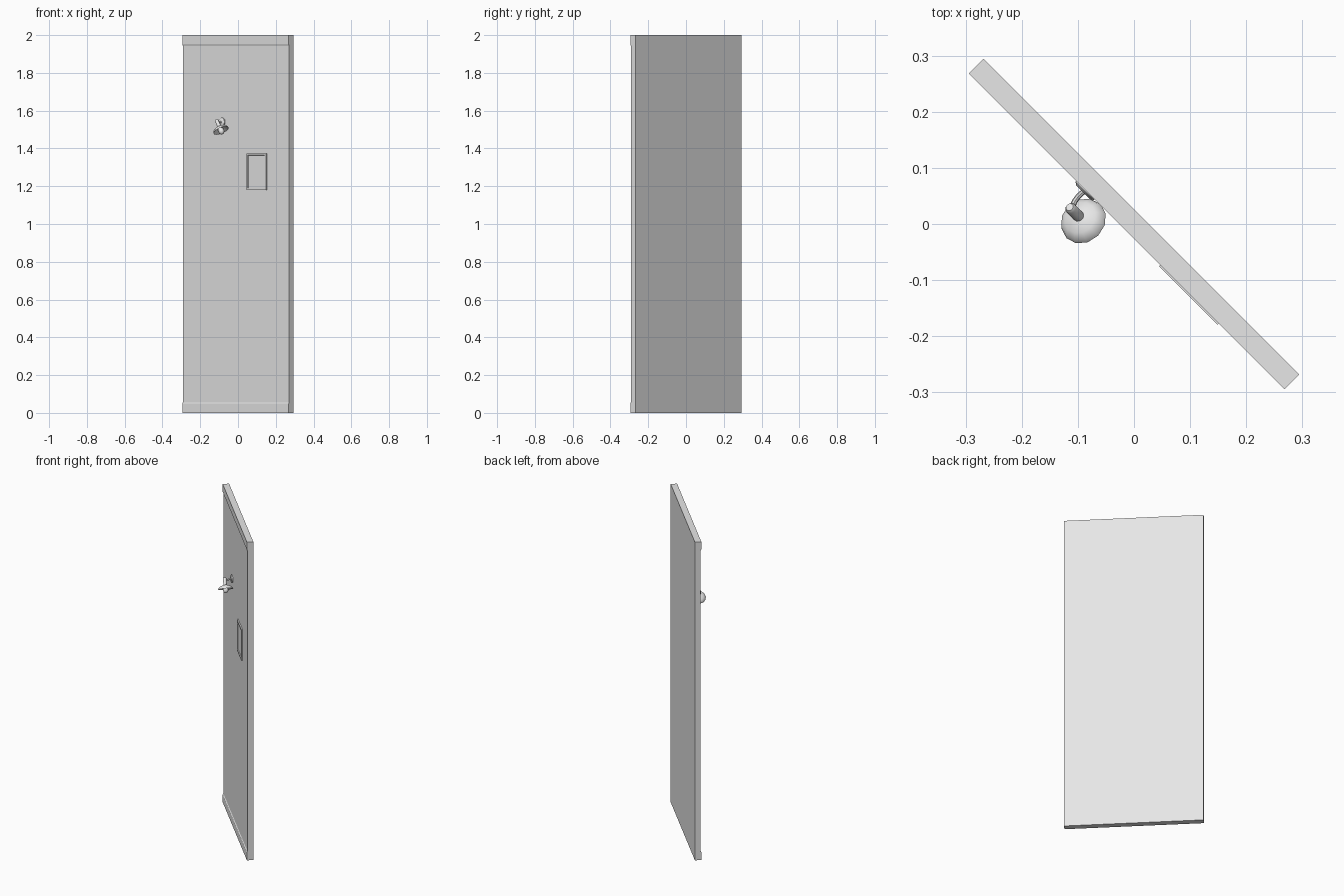
import bpy, bmesh, math
from mathutils import Vector, Matrix

cube = bpy.data.objects.get("Cube")
if cube:
    bpy.data.objects.remove(cube, do_unlink=True)

mat = bpy.data.materials.new("light_grey")
mat.use_nodes = True
mat.diffuse_color = (0.8, 0.8, 0.8, 1)
mat.node_tree.nodes["Principled BSDF"].inputs["Base Color"].default_value = (0.8, 0.8, 0.8, 1)

# The wall runs along local x, faces local -y and is turned as a whole
TURN = Matrix.Rotation(math.radians(-45), 4, 'Z')
HALF, FACE, TRIM = 0.398, -0.0145, -0.0185


def finish(name, bm, place=Matrix(), smooth=False):
    bmesh.ops.recalc_face_normals(bm, faces=bm.faces)
    bmesh.ops.transform(bm, matrix=TURN @ place, verts=bm.verts)
    mesh = bpy.data.meshes.new(name)
    for f in bm.faces:
        f.smooth = smooth
    bm.to_mesh(mesh)
    bm.free()
    mesh.materials.append(mat)
    obj = bpy.data.objects.new(name, mesh)
    bpy.context.collection.objects.link(obj)
    if smooth:
        bpy.ops.object.select_all(action='DESELECT')
        obj.select_set(True)
        bpy.context.view_layer.objects.active = obj
        bpy.ops.object.shade_smooth_by_angle(angle=math.radians(40))


def lathe(name, profile, place, steps=12):
    """Spin (radius, height) points around z."""
    bm = bmesh.new()
    vs = [bm.verts.new((r, 0, h)) for r, h in profile]
    es = [bm.edges.new(p) for p in zip(vs, vs[1:])]
    bmesh.ops.spin(bm, geom=vs + es, cent=(0, 0, 0), axis=(0, 0, 1),
                   angle=math.tau, steps=steps)
    bmesh.ops.remove_doubles(bm, verts=bm.verts, dist=1e-5)
    finish(name, bm, place, True)


# Wall with shallow skirting and cornice bands
bm = bmesh.new()
profile = [(-TRIM, 0), (TRIM, 0), (TRIM, 0.049), (FACE, 0.056),
           (FACE, 1.944), (TRIM, 1.951), (TRIM, 2), (-TRIM, 2)]
base = bm.faces.new([bm.verts.new((-HALF, y, z)) for y, z in profile])
ext = bmesh.ops.extrude_face_region(bm, geom=[base], use_keep_orig=True)
bmesh.ops.translate(bm, vec=(2 * HALF, 0, 0),
                    verts=[v for v in ext["geom"] if isinstance(v, bmesh.types.BMVert)])
finish("wall_panel", bm)

# Picture with a raised frame
bm = bmesh.new()
bmesh.ops.create_cube(bm, size=1)
bmesh.ops.scale(bm, vec=(0.147, 0.010, 0.195), verts=bm.verts)
front = min(bm.faces, key=lambda f: f.calc_center_median().y)
bmesh.ops.inset_region(bm, faces=[front], thickness=0.014)
bmesh.ops.inset_region(bm, faces=[front], thickness=0.003, depth=-0.005)
finish("picture_frame", bm, Matrix.Translation((0.1585, -0.017, 1.277)))

# Wall lamp: round plate
plate = Matrix.Translation((-0.104, FACE, 1.54)) @ Matrix.Rotation(math.pi / 2, 4, 'X')
lathe("lamp_plate", [(0, 0), (0.023, 0), (0.023, 0.006), (0.017, 0.010), (0, 0.010)], plate)

# Shade, socket and bulb share one tilted axis
axis = Vector((-0.53, 0, 0.85))
lamp = Matrix.Translation((-0.067, -0.060, 1.495)) @ axis.to_track_quat('Z', 'Y').to_matrix().to_4x4()
lathe("lamp_shade", [(0.040, 0.001), (0.043, 0), (0.040, 0.009), (0.030, 0.017),
                     (0.011, 0.024), (0, 0.024), (0, 0.021), (0.028, 0.014), (0.040, 0.001)], lamp)
lathe("lamp_socket", [(0, 0.022), (0.010, 0.022), (0.010, 0.062), (0.007, 0.067), (0, 0.068)], lamp)
lathe("lamp_bulb", [(0, 0.022), (0.008, 0.020), (0.015, 0.004), (0.016, -0.008),
                    (0.010, -0.019), (0, -0.023)], lamp)

# Curved arm from plate to socket, swept as a tube
p0, p1, p2 = Vector((-0.104, -0.02, 1.54)), Vector((-0.112, -0.058, 1.525)), Vector((-0.094, -0.060, 1.538))
p1 = Vector((-0.108, -0.050, 1.532))
bm = bmesh.new()
rings = []
for i in range(9):
    t = i / 8
    point = p0.lerp(p1, t).lerp(p1.lerp(p2, t), t)
    frame = (p1.lerp(p2, t) - p0.lerp(p1, t)).to_track_quat('Z', 'X')
    rings.append([bm.verts.new(point + frame @ Vector((0.005 * math.cos(a), 0.005 * math.sin(a), 0)))
                  for a in (math.tau * k / 8 for k in range(8))])
for a, b in zip(rings, rings[1:]):
    for k in range(8):
        n = (k + 1) % 8
        bm.faces.new((a[k], a[n], b[n], b[k]))
bm.faces.new(rings[0])
bm.faces.new(rings[-1])
finish("lamp_arm", bm, smooth=True)
